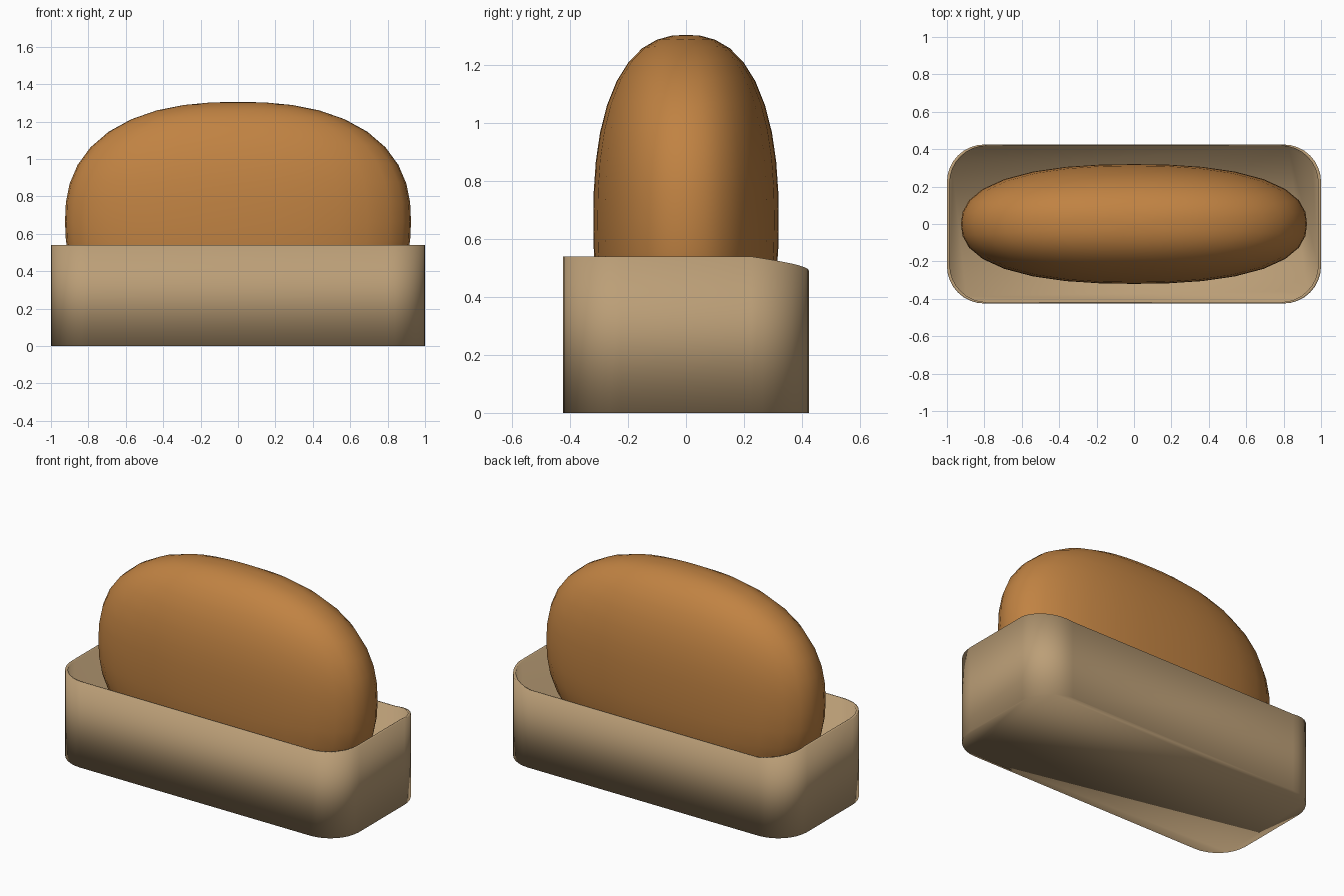
import bpy, bmesh, math

if "Cube" in bpy.data.objects:
    bpy.data.objects.remove(bpy.data.objects["Cube"])


def material(name, color):
    m = bpy.data.materials.new(name)
    m.diffuse_color = (*color, 1)
    m.use_nodes = True
    m.node_tree.nodes["Principled BSDF"].inputs["Base Color"].default_value = m.diffuse_color
    return m


def add_object(name, bm, mat):
    bmesh.ops.recalc_face_normals(bm, faces=bm.faces)
    for f in bm.faces:
        f.smooth = True
    mesh = bpy.data.meshes.new(name)
    bm.to_mesh(mesh)
    bm.free()
    mesh.materials.append(mat)
    ob = bpy.data.objects.new(name, mesh)
    bpy.context.collection.objects.link(ob)
    return ob


crust = material("golden crust", (0.53, 0.225, 0.055))
tan = material("pale tan", (0.50, 0.345, 0.185))

RADIUS, STEPS = 0.2, 8
FRONT_RIM, BACK_RIM = 0.54, 0.49


def outline(half_x, half_y):
    """Rounded rectangle as (x, y, rim height); the rim dips around the back corners."""
    points = []
    for corner, (sx, sy) in enumerate([(1, 1), (-1, 1), (-1, -1), (1, -1)]):
        for i in range(STEPS + 1):
            a = (corner + i / STEPS) * math.pi / 2
            dip = 0.0
            if sy > 0:
                dip = i / STEPS if sx > 0 else 1 - i / STEPS
            points.append((sx * (half_x - RADIUS) + RADIUS * math.cos(a),
                           sy * (half_y - RADIUS) + RADIUS * math.sin(a),
                           FRONT_RIM + (BACK_RIM - FRONT_RIM) * dip))
    return points


# open tray: outer wall, thin rim, inner wall and floors
bm = bmesh.new()
outer, inner = outline(1.0, 0.425), outline(0.985, 0.418)
rings = [[bm.verts.new((x, y, 0)) for x, y, z in outer],
         [bm.verts.new(p) for p in outer],
         [bm.verts.new(p) for p in inner],
         [bm.verts.new((x, y, 0.02)) for x, y, z in inner]]
n = len(outer)
for low, high in zip(rings, rings[1:]):
    for i in range(n):
        j = (i + 1) % n
        bm.faces.new((low[i], low[j], high[j], high[i]))
bm.faces.new(rings[0])
bm.faces.new(rings[-1])
add_object("tray", bm, tan)

# loaf: sphere swollen into a slightly boxy ellipsoid
bm = bmesh.new()
bmesh.ops.create_uvsphere(bm, u_segments=32, v_segments=20, radius=1)
POWER = 2.4
for v in bm.verts:
    v.co /= sum(abs(c) ** POWER for c in v.co) ** (1 / POWER)
    v.co.x *= 0.925
    v.co.y *= 0.32
    v.co.z = 0.665 + v.co.z * 0.64
add_object("loaf", bm, crust)
